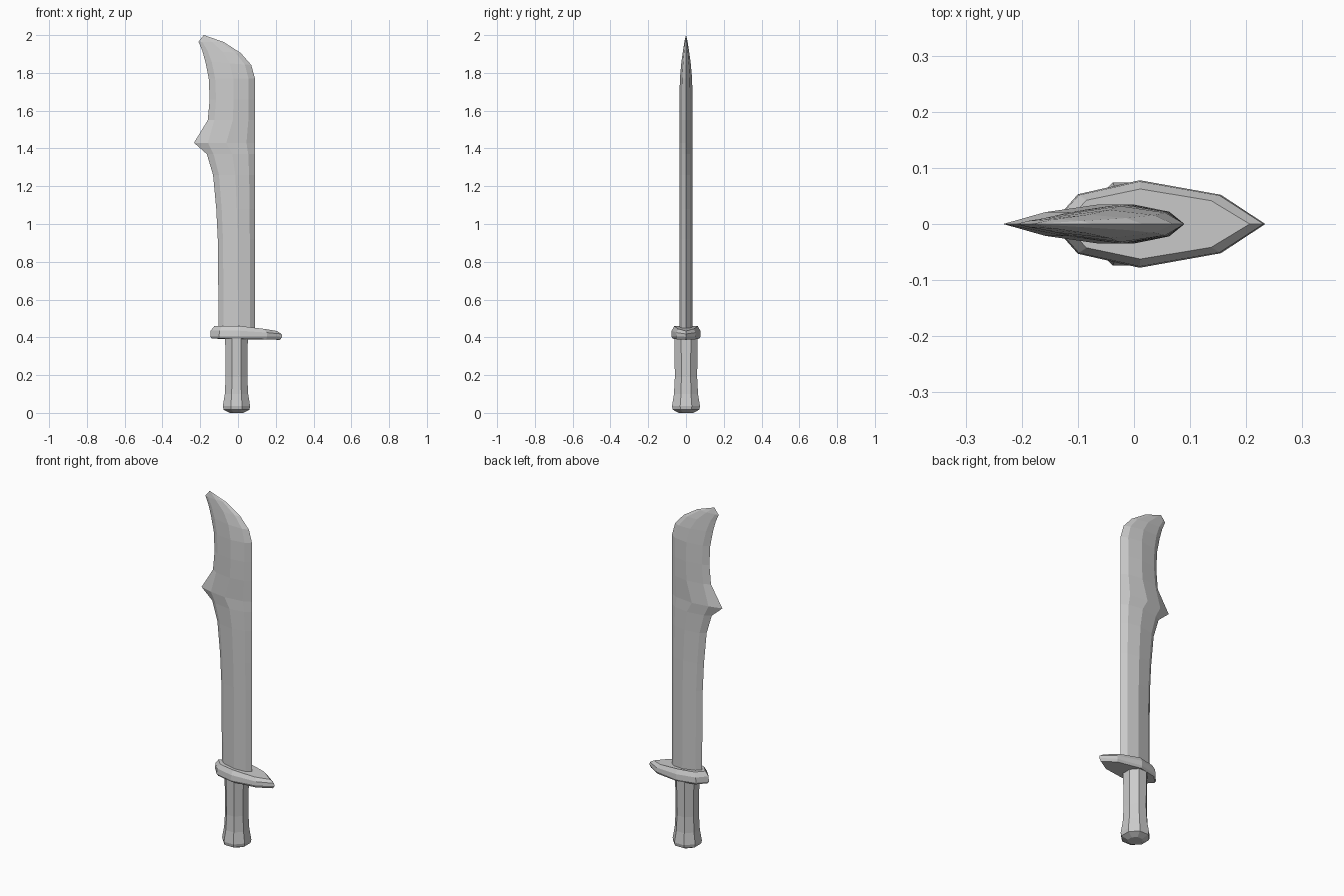
import bpy, bmesh, math

if "Cube" in bpy.data.objects:
    bpy.data.objects.remove(bpy.data.objects["Cube"])


def loft(name, rings):
    """Bridge equal-length rings of points into a closed flat-shaded solid."""
    bm = bmesh.new()
    rows = [[bm.verts.new(p) for p in ring] for ring in rings]
    n = len(rows[0])
    for a, b in zip(rows, rows[1:]):
        for i in range(n):
            j = (i + 1) % n
            bm.faces.new((a[i], a[j], b[j], b[i]))
    bm.faces.new(rows[0][::-1])
    bm.faces.new(rows[-1])
    bmesh.ops.remove_doubles(bm, verts=bm.verts, dist=0.0005)
    bmesh.ops.recalc_face_normals(bm, faces=bm.faces)
    mesh = bpy.data.meshes.new(name)
    bm.to_mesh(mesh)
    bm.free()
    obj = bpy.data.objects.new(name, mesh)
    bpy.context.collection.objects.link(obj)
    return obj


# Blade: each station is back x, back z, edge x, edge z, thickness factor
stations = [
    (-.102, .42, .090, .42, 1), (-.107, .92, .090, .92, 1),
    (-.115, 1.08, .090, 1.08, 1), (-.132, 1.26, .090, 1.26, 1),
    (-.165, 1.37, .090, 1.37, 1), (-.233, 1.43, .090, 1.43, 1),
    (-.160, 1.55, .090, 1.55, 1), (-.150, 1.66, .090, 1.66, 1),
    (-.155, 1.77, .090, 1.77, .92), (-.173, 1.86, .070, 1.842, .72),
    (-.190, 1.92, .015, 1.905, .48), (-.209, 1.965, -.075, 1.963, .25),
    (-.182, 2.0, -.180, 2.0, .01),
]
rings = []
for bx, bz, ex, ez, t in stations:
    w = ex - bx
    back_bevel = .23 if bx < -.22 else .14
    half = [(back_bevel, .021), (.53, .035), (.86, .022)]
    section = [(0, 0)] + [(f, -y) for f, y in half] + [(1, 0)] + half[::-1]
    rings.append([(bx + w * f, y * t, bz + (ez - bz) * f) for f, y in section])
loft("blade", rings)

# Guard: lens outline, drooping towards the pointed end
outline = [(-.147, 0), (-.10, -.053), (.01, -.078), (.155, -.052),
           (.234, 0), (.155, .052), (.01, .078), (-.10, .053)]


def guard_ring(scale_x, scale_y, z, droop):
    return [(.02 + (x - .02) * scale_x, y * scale_y,
             z - droop * max(0, (x - .05) / .18)) for x, y in outline]


loft("guard", [guard_ring(.95, .90, .393, .006), guard_ring(1, 1, .405, .002),
               guard_ring(.985, .97, .435, .017), guard_ring(.87, .80, .460, .026)])

# Grip with flared pommel: eight flat sides
sides = [math.radians(22.5 + 45 * i) for i in range(8)]
profile = [(.040, 0), (.074, .017), (.078, .036), (.067, .10), (.062, .19), (.065, .40)]
loft("grip", [[(-.008 + r * math.cos(a), 1.03 * r * math.sin(a), z) for a in sides]
              for r, z in profile])
